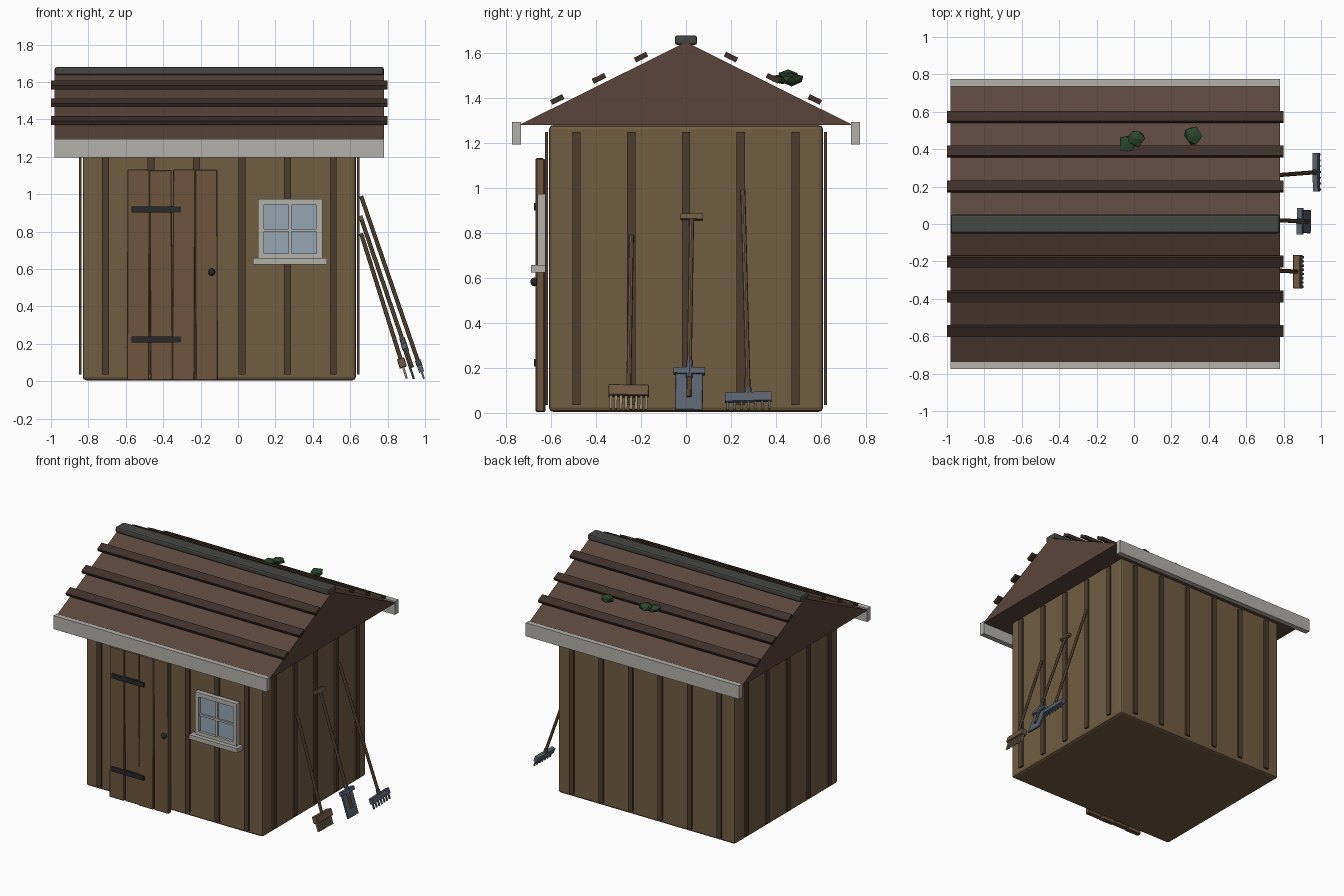
import bpy, bmesh, math, random
from mathutils import Matrix, Vector

if "Cube" in bpy.data.objects:
    bpy.data.objects.remove(bpy.data.objects["Cube"])

random.seed(4)


def material(name, r, g, b):
    m = bpy.data.materials.new(name)
    m.diffuse_color = (r, g, b, 1)
    m.use_nodes = True
    m.node_tree.nodes["Principled BSDF"].inputs["Base Color"].default_value = m.diffuse_color
    return m


WALL = material("wall_wood", .17, .11, .052)
BATTEN = material("batten_wood", .075, .048, .026)
DOOR = material("door_wood", .155, .09, .045)
ROOF = material("roof_felt", .105, .06, .043)
STRIP = material("roof_strip", .05, .03, .023)
RIDGE = material("ridge_felt", .06, .063, .058)
TRIM = material("pale_trim", .45, .44, .41)
GLASS = material("glass", .3, .38, .46)
IRON = material("dark_iron", .02, .021, .024)
STEEL = material("tool_steel", .1, .12, .15)
HANDLE = material("handle_wood", .16, .1, .055)
BRISTLE = material("bristle", .3, .24, .14)
MOSS = material("moss", .025, .06, .025)


def finish(name, bm, mat, matrix=None, bevel=0, segments=1):
    me = bpy.data.meshes.new(name)
    bmesh.ops.recalc_face_normals(bm, faces=bm.faces)
    bm.to_mesh(me)
    bm.free()
    me.materials.append(mat)
    ob = bpy.data.objects.new(name, me)
    bpy.context.collection.objects.link(ob)
    if matrix is not None:
        ob.matrix_world = matrix
    if bevel:
        mod = ob.modifiers.new("bevel", 'BEVEL')
        mod.width, mod.segments = bevel, segments
    return ob


def box(name, x, y, z, mat, matrix=None, **kw):
    """Box from (min, max) ranges, optionally placed by a matrix."""
    bm = bmesh.new()
    bmesh.ops.create_cube(bm, size=1)
    for v in bm.verts:
        v.co = [r[0] if c < 0 else r[1] for c, r in zip(v.co, (x, y, z))]
    return finish(name, bm, mat, matrix, **kw)


def rod(name, r, z0, z1, mat, matrix, sides=8):
    bm = bmesh.new()
    bmesh.ops.create_cone(bm, cap_ends=True, segments=sides, radius1=r, radius2=r,
                          depth=z1 - z0, matrix=Matrix.Translation((0, 0, (z0 + z1) / 2)))
    return finish(name, bm, mat, matrix)


# Shed body
CX, HX, HY = -.10, .73, .61
box("shed_body", (CX - HX, CX + HX), (-HY, HY), (.005, 1.28), WALL, bevel=.018, segments=2)

# Vertical battens on all four walls
for s, side in ((-1, "a"), (1, "b")):
    for i in range(6):
        x = CX + (i - 2.5) * .2435
        y = sorted((s * .615, s * .628))
        box(f"long_wall_batten_{side}_{i}", (x - .018, x + .018), y, (.035, 1.25), BATTEN)
    for i in range(5):
        y = (i - 2) * .2435
        x = sorted((CX + s * .736, CX + s * .749))
        box(f"end_wall_batten_{side}_{i}", x, (y - .018, y + .018), (.035, 1.25), BATTEN)

# Solid gable roof
bm = bmesh.new()
ends = [[bm.verts.new((x, y, z)) for y, z in ((-.745, 1.28), (.745, 1.28), (0, 1.65))]
        for x in (-.98, .78)]
for tri in ends:
    bm.faces.new(tri)
for i in range(3):
    j = (i + 1) % 3
    bm.faces.new((ends[0][i], ends[0][j], ends[1][j], ends[1][i]))
finish("roof", bm, ROOF)
box("ridge_cap", (-.98, .78), (-.05, .05), (1.637, 1.68), RIDGE, bevel=.012, segments=2)

# Roof strips and eaves boards, mirrored front to back
SLOPE = math.atan(.37 / .745)
for s, side in ((-1, "front"), (1, "back")):
    for i, (y, z) in enumerate(((.573, 1.394), (.387, 1.489), (.2, 1.583))):
        m = Matrix.Translation((-.1, s * y, z)) @ Matrix.Rotation(-s * SLOPE, 4, 'X')
        box(f"{side}_roof_strip_{i}", (-.9, .9), (-.03, .03), (-.0115, .0115), STRIP, m)
    box(f"{side}_eaves_board", (-.98, .78), sorted((s * .735, s * .775)), (1.195, 1.295), TRIM)

# Moss clumps on the back slope
for i, (x, y, z, rx, ry, rz) in enumerate((
        (-.035, .43, 1.485, .05, .055, .025), (.01, .455, 1.5, .05, .045, .025),
        (.318, .47, 1.485, .052, .053, .028), (-.56, .42, 1.413, .05, .04, .025))):
    bm = bmesh.new()
    bmesh.ops.create_icosphere(bm, subdivisions=1, radius=1)
    for v in bm.verts:
        k = random.uniform(.8, 1.2)
        v.co = (v.co.x * rx * k, v.co.y * ry * k, v.co.z * rz * k)
    finish(f"moss_{i}", bm, MOSS, Matrix.Translation((x, y, z)))

# Plank door with slightly crooked boards
for i, (tilt, out, top) in enumerate(((.003, .002, .562), (-.006, -.004, .559),
                                      (.004, .003, .563), (-.003, 0, .561))):
    m = Matrix.Translation((-.533 + i * .1215, -.648 - out, .57)) @ Matrix.Rotation(tilt, 4, 'Y')
    box(f"door_plank_{i}", (-.0595, .0595), (-.018, .018), (-.565, top), DOOR, m, bevel=.004)
for i, z in enumerate((.223, .918)):
    box(f"door_hinge_{i}", (-.57, -.305), (-.677, -.66), (z - .017, z + .017), IRON)
bm = bmesh.new()
bmesh.ops.create_uvsphere(bm, u_segments=10, v_segments=6, radius=.02)
finish("door_knob", bm, IRON, Matrix.Translation((-.14, -.673, .583)))

# Window: glass, frame, glazing bars and sill
box("window_glass", (.12, .44), (-.64, -.626), (.65, .96), GLASS)
for i, x in enumerate((.122, .435)):
    box(f"window_stile_{i}", (x - .016, x + .016), (-.66, -.622), (.65, .975), TRIM)
for i, z in enumerate((.668, .959)):
    box(f"window_rail_{i}", (.106, .451), (-.66, -.622), (z - .016, z + .016), TRIM)
box("glazing_bar_upright", (.271, .286), (-.652, -.63), (.66, .96), TRIM)
box("glazing_bar_level", (.12, .44), (-.652, -.63), (.8, .815), TRIM)
box("window_sill", (.08, .475), (-.69, -.622), (.625, .658), TRIM)


def lean(foot, top):
    """Frame at the foot of a leaning tool: z runs up the handle, y along the wall."""
    foot, top = Vector(foot), Vector(top)
    d = (top - foot).normalized()
    x = Vector((0, 1, 0)).cross(d).normalized()
    m = Matrix((x, d.cross(x), d)).transposed().to_4x4()
    m.translation = foot
    return m, (top - foot).length


# Rake
m, h = lean((.975, .277, .07), (.658, .253, .99))
rod("rake_handle", .011, 0, h, HANDLE, m)
rod("rake_collar", .015, .01, .045, STEEL, m)
box("rake_head", (-.014, .014), (-.103, .103), (-.02, .02), STEEL, m)
for i in range(7):
    y = (i - 3) * .031
    box(f"rake_tine_{i}", (-.005, .005), (y - .005, y + .005), (-.058, -.01), STEEL, m)

# Spade
m, h = lean((.95, .012, .015), (.658, .025, .872))
rod("spade_handle", .011, .06, h, HANDLE, m)
box("spade_grip", (-.011, .011), (-.05, .05), (h - .012, h + .012), HANDLE, m)
box("spade_blade", (-.016, -.004), (-.062, .062), (0, .19), STEEL, m, bevel=.003)
box("spade_tread", (-.018, .012), (-.07, .07), (.168, .195), STEEL, m)
rod("spade_socket", .015, .15, .23, STEEL, m)

# Broom
m, h = lean((.877, -.255, .095), (.658, -.243, .79))
rod("broom_handle", .011, 0, h, HANDLE, m)
box("broom_head", (-.02, .02), (-.09, .09), (-.022, .028), HANDLE, m, bevel=.003)
for i in range(8):
    y = (i - 3.5) * .0225
    box(f"broom_bristle_{i}", (-.006, .006), (y - .006, y + .006), (-.083, -.015), BRISTLE, m)
